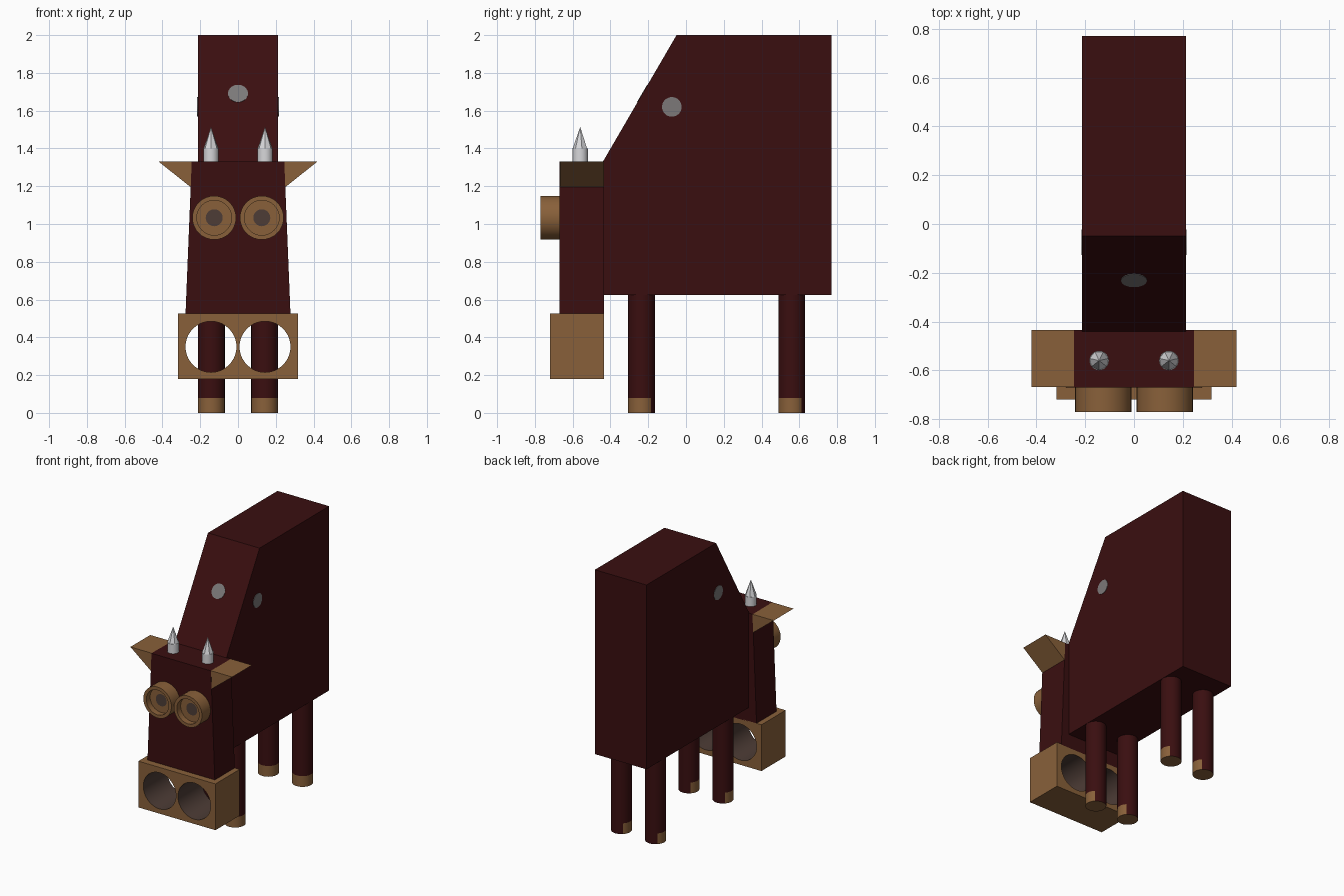
import bpy, bmesh, math
from mathutils import Matrix, Vector

if "Cube" in bpy.data.objects:
    bpy.data.objects.remove(bpy.data.objects["Cube"])


def material(name, rgb):
    m = bpy.data.materials.new(name)
    m.diffuse_color = (*rgb, 1)
    m.use_nodes = True
    m.node_tree.nodes["Principled BSDF"].inputs["Base Color"].default_value = m.diffuse_color
    return m


MAROON = material("maroon hide", (0.042, 0.0045, 0.005))
TAN = material("tan", (0.25, 0.118, 0.042))
DARK = material("dark brown", (0.075, 0.046, 0.037))
GREY = material("grey spot", (0.2, 0.19, 0.19))
HORN = material("pale horn", (0.68, 0.68, 0.7))


def finish(name, bm, mats, smooth=False):
    bmesh.ops.recalc_face_normals(bm, faces=bm.faces)
    me = bpy.data.meshes.new(name)
    bm.to_mesh(me)
    bm.free()
    for m in mats:
        me.materials.append(m)
    ob = bpy.data.objects.new(name, me)
    bpy.context.collection.objects.link(ob)
    bpy.context.view_layer.objects.active = ob
    bpy.ops.object.select_all(action='DESELECT')
    ob.select_set(True)
    if smooth:
        bpy.ops.object.shade_smooth_by_angle(angle=math.radians(30))
    return ob


def prism(name, points, shift, mats):
    """Extrude a closed outline of 3D points along shift."""
    bm = bmesh.new()
    face = bm.faces.new([bm.verts.new(p) for p in points])
    new = bmesh.ops.extrude_face_region(bm, geom=[face], use_keep_orig=True)
    bmesh.ops.translate(bm, vec=shift, verts=[v for v in new["geom"] if isinstance(v, bmesh.types.BMVert)])
    return finish(name, bm, mats)


def disc(bm, centre, normal, radius, depth, sides=32, tip=None):
    """Add a capped cylinder (or cone) centred on a point."""
    rot = Vector(normal).to_track_quat('Z', 'Y').to_matrix().to_4x4()
    return bmesh.ops.create_cone(bm, cap_ends=True, segments=sides, radius1=radius,
                                 radius2=radius if tip is None else tip, depth=depth,
                                 matrix=Matrix.Translation(centre) @ rot)


# Body with sloping front
outline = [(-0.44, 0.625), (0.77, 0.625), (0.77, 2.0), (-0.05, 2.0), (-0.44, 1.33)]
prism("body", [(-0.213, y, z) for y, z in outline], (0.426, 0, 0), [MAROON])

# Tapered head
prism("head", [(x, -0.67, z) for x, z in
               [(-0.278, 0.52), (0.278, 0.52), (0.245, 1.33), (-0.245, 1.33)]],
      (0, 0.235, 0), [MAROON])

# Muzzle with two nostrils cut right through
muzzle = prism("muzzle", [(x, -0.72, z) for x, z in
                          [(-0.318, 0.18), (0.318, 0.18), (0.318, 0.525), (-0.318, 0.525)]],
               (0, 0.285, 0), [TAN, DARK])
bm = bmesh.new()
for s in (-1, 1):
    disc(bm, (s * 0.143, -0.58, 0.35), (0, -1, 0), 0.135, 0.6, 40)
cutter = finish("nostril_cutter", bm, [TAN, DARK])
cutter.hide_render = True
mod = muzzle.modifiers.new("nostrils", 'BOOLEAN')
mod.operation, mod.object, mod.solver = 'DIFFERENCE', cutter, 'EXACT'
bpy.context.view_layer.objects.active = muzzle
bpy.ops.object.modifier_apply(modifier=mod.name)
bpy.data.objects.remove(cutter)
for p in muzzle.data.polygons:
    inside = math.hypot(abs(p.center.x) - 0.143, p.center.z - 0.35) < 0.14
    p.material_index = int(inside and abs(p.normal.y) < 0.5)
muzzle.select_set(True)
bpy.ops.object.shade_smooth_by_angle(angle=math.radians(30))

for side, s in (("left", -1), ("right", 1)):
    # Ear wedge
    prism(side + "_ear", [(s * x, -0.668, z) for x, z in
                          [(0.243, 1.33), (0.42, 1.33), (0.25, 1.195)]], (0, 0.233, 0), [TAN])

    # Eye: tube with a recessed floor and pupil
    bm = bmesh.new()
    disc(bm, (s * 0.126, -0.72, 1.033), (0, -1, 0), 0.116, 0.1)
    front = min(bm.faces, key=lambda f: f.calc_center_median().y)
    bmesh.ops.inset_region(bm, faces=[front], thickness=0.024)
    bmesh.ops.translate(bm, vec=(0, 0.045, 0), verts=front.verts)
    # a zero-depth extrude keeps the recess walls square to the rim
    rim = [v for v in front.verts]
    ring = bmesh.ops.extrude_face_region(bm, geom=[front])
    bmesh.ops.delete(bm, geom=[front] if front.is_valid else [], context='FACES_ONLY')
    floor = [f for f in ring["geom"] if isinstance(f, bmesh.types.BMFace)][0]
    bmesh.ops.translate(bm, vec=(0, -0.045, 0), verts=rim)
    bmesh.ops.inset_region(bm, faces=[floor], thickness=0.047)
    floor.material_index = 1
    finish(side + "_eye", bm, [TAN, DARK], True)

    # Horn: short post with a faceted point
    bm = bmesh.new()
    disc(bm, (s * 0.143, -0.56, 1.365), (0, 0, 1), 0.04, 0.07, 24)
    disc(bm, (s * 0.143, -0.56, 1.457), (0, 0, 1), 0.04, 0.114, 7, 0)
    finish(side + "_horn", bm, [HORN], True)

    # Side spot
    bm = bmesh.new()
    disc(bm, (s * 0.213, -0.075, 1.62), (s, 0, 0), 0.052, 0.006)
    finish(side + "_spot", bm, [GREY])

    # Legs, hooves coloured on the front part of the lowest band
    for end, y in (("front", -0.235), ("back", 0.56)):
        bm = bmesh.new()
        for z0, z1 in ((0, 0.08), (0.08, 0.64)):
            disc(bm, (s * 0.141, y, (z0 + z1) / 2), (0, 0, 1), 0.071, z1 - z0)
        inner = [f for f in bm.faces if abs(f.calc_center_median().z - 0.08) < 1e-4]
        bmesh.ops.delete(bm, geom=inner, context='FACES')
        bmesh.ops.remove_doubles(bm, verts=bm.verts, dist=1e-4)
        for f in bm.faces:
            c = f.calc_center_median()
            f.material_index = int(c.z < 0.08 and c.y - y < 0.045)
        finish(f"{side}_{end}_leg", bm, [MAROON, TAN], True)

# Spot on the sloping front
bm = bmesh.new()
disc(bm, (0, -0.23, 1.69), (0, -0.67, 0.39), 0.053, 0.006)
finish("front_spot", bm, [GREY])
